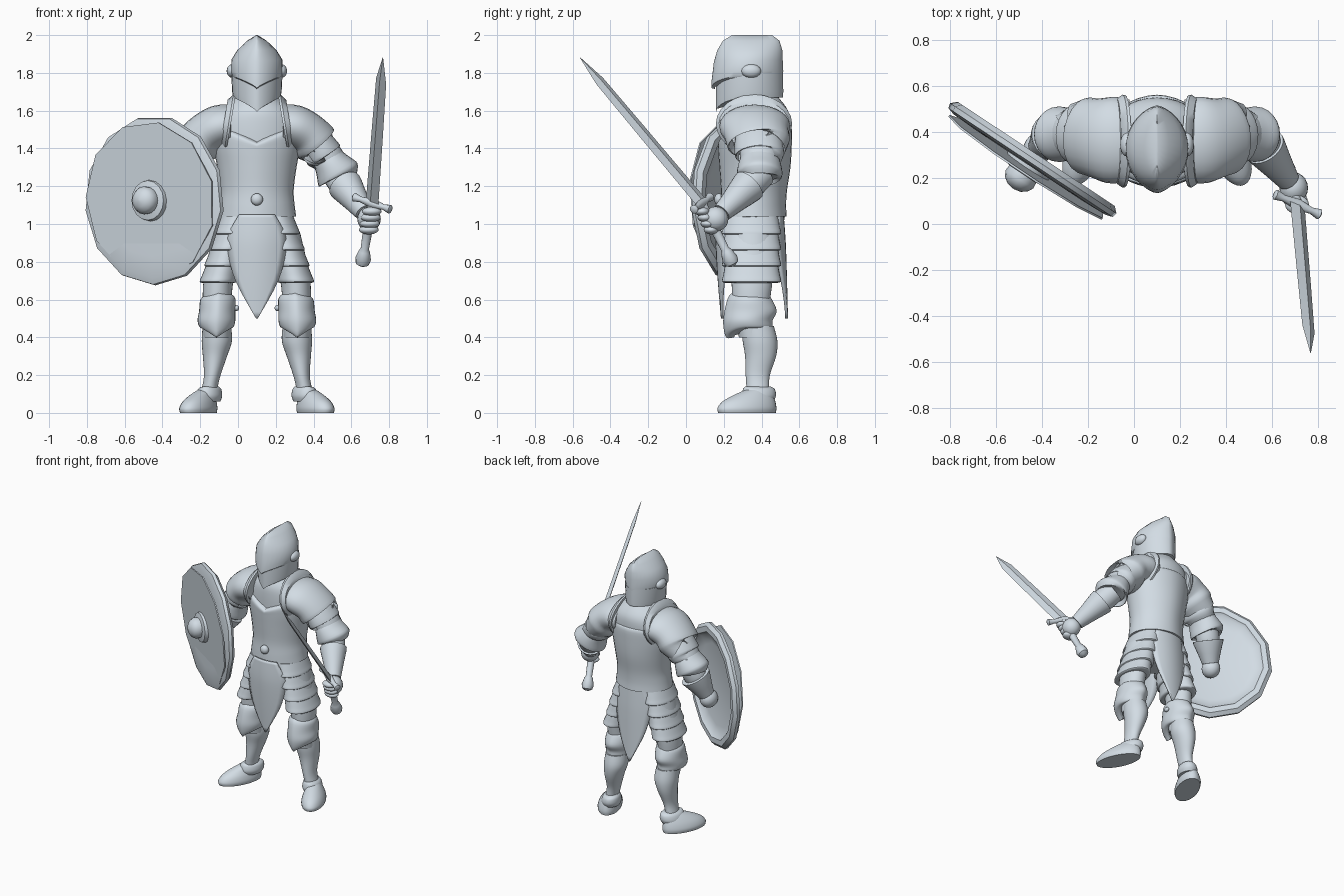
import bpy, bmesh, math
from mathutils import Vector, Quaternion

if "Cube" in bpy.data.objects:
    bpy.data.objects.remove(bpy.data.objects["Cube"])

steel = bpy.data.materials.new("pale_steel")
steel.use_nodes = True
COLOR = (0.65, 0.72, 0.78, 1)
steel.diffuse_color = COLOR
steel.node_tree.nodes["Principled BSDF"].inputs["Base Color"].default_value = COLOR
CX = 0.1  # body centre line


def finish(name, bm, angle=40):
    bmesh.ops.recalc_face_normals(bm, faces=bm.faces)
    me = bpy.data.meshes.new(name)
    bm.to_mesh(me)
    bm.free()
    me.materials.append(steel)
    me.shade_smooth()
    me.set_sharp_from_angle(angle=math.radians(angle))
    ob = bpy.data.objects.new(name, me)
    bpy.context.collection.objects.link(ob)
    return ob


def skin(name, rings, angle=40):
    """Bridge rings of points and cap both ends."""
    bm = bmesh.new()
    loops = [[bm.verts.new(p) for p in ring] for ring in rings]
    n = len(loops[0])
    for a, b in zip(loops, loops[1:]):
        for i in range(n):
            j = (i + 1) % n
            bm.faces.new((a[i], a[j], b[j], b[i]))
    bm.faces.new(loops[0])
    bm.faces.new(loops[-1])
    return finish(name, bm, angle)


def refine(secs, k=4):
    """Catmull-Rom interpolation between sections."""
    out, last = [], len(secs) - 1
    for i in range(last):
        quad = [secs[min(max(j, 0), last)] for j in range(i - 1, i + 3)]
        for s in range(k):
            t = s / k
            out.append([b + 0.5 * t * (c - a + t * (2*a - 5*b + 4*c - d + t * (3*(b - c) + d - a)))
                        for a, b, c, d in zip(*quad)])
    return out + [list(secs[-1])]


def turn(n):
    return [(math.cos(2 * math.pi * i / n), math.sin(2 * math.pi * i / n)) for i in range(n)]


def loft(name, secs, s=1, n=32, ridge=1.0, rot=0, soft=True):
    """Level rings (dx, y, z, rx, ry, front dip), ridge > 1 points front and back."""
    rings = []
    cr, sr = math.cos(rot * s), math.sin(rot * s)
    for dx, y, z, rx, ry, dip in (refine(secs) if soft else secs):
        ring = []
        for c, q in turn(n):
            px, py = rx * math.copysign(abs(c) ** ridge, c), ry * q
            drop = dip * (1 - abs(c)) if q < 0 else 0
            ring.append((CX + s * dx + px * cr - py * sr, y + px * sr + py * cr, z - drop))
        rings.append(ring)
    return skin(name, rings)


def sweep(name, secs, s=1, n=24, axis=None, soft=True, angle=40, twist=0):
    """Rings across a path of (dx, y, z, radius along y, other radius)."""
    secs = refine(secs) if soft else secs
    pts = [Vector((CX + s * q[0], q[1], q[2])) for q in secs]
    rings = []
    for i, p in enumerate(pts):
        t = axis or (pts[min(i + 1, len(pts) - 1)] - pts[max(i - 1, 0)]).normalized()
        v = t.cross(Vector((0, 1, 0))).normalized()
        v.rotate(Quaternion(t, twist))
        u = v.cross(t)
        rings.append([p + u * secs[i][3] * q + v * secs[i][4] * c for c, q in turn(n)])
    return skin(name, rings, angle)


def ball(name, loc, size):
    bm = bmesh.new()
    bmesh.ops.create_uvsphere(bm, u_segments=20, v_segments=12, radius=1)
    for v in bm.verts:
        v.co = Vector(a * b for a, b in zip(v.co, size)) + Vector(loc)
    return finish(name, bm)


def panel(name, rows, bulge):
    """Curved cloth plate from rows of (y, z, half width)."""
    bm = bmesh.new()
    grid = [[bm.verts.new((CX + w * u / 4, y + bulge * (w * u / 4) ** 2, z)) for u in range(-4, 5)]
            for y, z, w in refine(rows)]
    for a, b in zip(grid, grid[1:]):
        for i in range(8):
            bm.faces.new((a[i], a[i + 1], b[i + 1], b[i]))
    ob = finish(name, bm)
    ob.modifiers.new("thickness", "SOLIDIFY").thickness = 0.015


# Helmet: face mask, skull with ridge and brow, ear studs
loft("face_mask", [(0, .337, 1.67, .125, .177, .075), (0, .337, 1.7, .131, .178, .06),
                   (0, .337, 1.8, .136, .177, .055)], ridge=1.3, soft=False)
loft("helmet_skull", [(0, .326, 1.78, .131, .174, .065), (0, .324, 1.785, .134, .19, .065),
                      (0, .325, 1.81, .137, .19, .055), (0, .33, 1.87, .135, .182, .01),
                      (0, .338, 1.92, .104, .172, 0), (0, .345, 1.97, .052, .15, 0),
                      (0, .35, 2.0, .004, .105, 0)], ridge=1.3, soft=False)
for s, side in ((1, "left"), (-1, "right")):
    ball(side + "_ear_stud", (CX + s * .13, .345, 1.81), (.03, .052, .036))

# Torso
loft("collar", [(0, .37, 1.4, .225, .17, 0), (0, .375, 1.52, .225, .175, 0),
                (0, .375, 1.6, .19, .165, 0), (0, .37, 1.67, .11, .12, 0)])
loft("breastplate", [(0, .355, 1.04, .208, .178, .03), (0, .355, 1.1, .2, .175, .02),
                     (0, .36, 1.18, .195, .175, 0), (0, .365, 1.3, .21, .188, 0),
                     (0, .365, 1.42, .232, .195, .03), (0, .365, 1.51, .235, .194, .09),
                     (0, .367, 1.525, .2, .165, .09)], ridge=1.1)
loft("hips", [(0, .35, .86, .12, .11, 0), (0, .35, .95, .19, .15, 0), (0, .35, 1.06, .19, .16, 0)])
ball("belt_stud", (CX, .175, 1.13), (.032, .025, .032))
panel("front_loincloth", [(.18, 1.05, .09), (.173, .95, .142), (.173, .86, .148),
                          (.183, .7, .108), (.2, .5, .003)], 2)
panel("back_loincloth", [(.515, 1.08, .1), (.525, .95, .14), (.53, .86, .142),
                         (.535, .7, .1), (.54, .5, .003)], -2)

for s, side in ((1, "left"), (-1, "right")):
    # Shoulder and upper arm plates
    sweep(side + "_shoulder_flange", [(.138, .36, 1.528, .2, .16), (.15, .36, 1.53, .202, .158),
                                      (.175, .36, 1.534, .185, .125)], s, soft=False)
    sweep(side + "_pauldron", [(.13, .36, 1.52, .18, .11), (.2, .365, 1.515, .188, .115),
                               (.27, .375, 1.475, .172, .115), (.312, .385, 1.425, .165, .122),
                               (.317, .385, 1.42, .135, .09)], s)
    sweep(side + "_shoulder_lame", [(.27, .38, 1.47, .12, .085), (.32, .385, 1.42, .128, .09),
                                    (.355, .39, 1.365, .13, .1), (.36, .39, 1.358, .11, .08)], s)
    sweep(side + "_upper_arm", [(.32, .39, 1.43, .1, .08), (.37, .39, 1.36, .105, .085),
                                (.42, .395, 1.27, .09, .085)], s)
    sweep(side + "_elbow_guard", [(.365, .39, 1.36, .095, .08), (.395, .39, 1.315, .113, .095),
                                  (.43, .39, 1.26, .12, .12), (.435, .39, 1.25, .095, .09)], s)
    # Thigh bands
    for i in range(4):
        a, b = i / 4, (i + 1) / 4
        x0, x1 = .105 + .1 * a, .105 + .1 * b
        z0, z1 = 1.04 - .34 * a, 1.04 - .34 * b
        loft(f"{side}_thigh_band_{i + 1}",
             [(x0, .347, z0, .088, .14, 0), (x1 - .01, .347, z1 + .03, .095, .15, 0),
              (x1, .347, z1 - .005, .098, .156, 0), (x1, .347, z1 - .012, .08, .13, 0)], s)
    # Leg and knee
    loft(side + "_thigh", [(.14, .35, .95, .09, .12, 0), (.2, .35, .72, .08, .11, 0),
                           (.212, .345, .55, .075, .095, 0), (.212, .36, .4, .07, .08, 0)], s)
    loft(side + "_knee_guard", [(.2, .345, .625, .072, .09, -.015), (.206, .34, .6, .093, .115, -.015),
                                (.21, .342, .54, .096, .138, 0), (.214, .328, .49, .1, .131, .02),
                                (.214, .335, .455, .09, .122, .055), (.214, .345, .45, .07, .09, .05)],
         s, ridge=1.2)
    ball(side + "_knee_stud", (CX + s * .108, .34, .555), (.014, .02, .016))
    loft(side + "_greave", [(.212, .38, .46, .075, .085, 0), (.212, .392, .38, .08, .092, 0),
                            (.222, .395, .3, .064, .082, 0), (.236, .38, .2, .044, .064, 0),
                            (.25, .38, .13, .042, .06, 0), (.255, .38, .08, .05, .06, 0)], s)
    # Foot
    loft(side + "_ankle_cuff", [(.258, .385, .06, .062, .08, 0), (.255, .385, .09, .068, .094, 0),
                                (.25, .388, .125, .058, .085, -.01), (.245, .388, .14, .04, .06, 0)],
         s, rot=.35)
    loft(side + "_boot", [(.31, .323, 0, .078, .163, 0), (.31, .323, .025, .082, .167, 0),
                          (.303, .333, .06, .072, .15, 0), (.287, .357, .095, .054, .11, 0),
                          (.265, .38, .125, .04, .06, 0)], s, rot=.42)
    # Forearm, gauntlet and fist; the shield arm is bent less and stouter
    elbow, wrist, stout = Vector((.42, .4, 1.27)), Vector((.57, .19, 1.06)), 1
    if s < 0:
        wrist, stout = Vector((.505, .335, 1.07)), 1.15
    fore = [(.0, .078), (.3, .08), (.7, .062), (1, .046)]
    sweep(side + "_forearm", [(*elbow.lerp(wrist, t), r, r) for t, r in fore], s)
    cuff = [(.3, .06), (.31, .092), (.37, .09), (.7, .068), (1, .05)]
    sweep(side + "_gauntlet", [(*elbow.lerp(wrist, t), r * stout, r * stout) for t, r in cuff],
          s, soft=False)
    hand = elbow.lerp(wrist, 1.16)
    ball(side + "_hand", (CX + s * hand.x, hand.y, hand.z), (.062, .068, .066))

# Fingers around the sword grip
guard, tip = Vector((.61, .085, 1.11)), Vector((.667, -.56, 1.88))
pommel = Vector((.56, .24, .8))
for i in range(4):
    p = guard.lerp(pommel, .14 + i * .105)
    ball(f"finger_{i + 1}", (CX + p.x + .005, p.y - .022, p.z), (.052, .04, .024))

# Sword
blade = [(0, .044), (.5, .04), (.84, .036), (1, .002)]
sweep("sword_blade", [(*guard.lerp(tip, t), w * .35, w) for t, w in blade], n=4, soft=False,
      angle=20, twist=math.radians(-40))
grip = [(0, .022), (.4, .026), (.78, .022), (.82, .03), (.95, .042), (1.03, .036), (1.07, .012)]
sweep("sword_grip", [(*guard.lerp(pommel, t), r, r) for t, r in grip], n=12, soft=False)
arm = Vector((.1, -.045, -.034))
bar = [(-1, .016), (-.95, .024), (-.6, .015), (0, .026), (.6, .015), (.95, .024), (1, .016)]
sweep("sword_guard", [(*(guard + arm * t), r, r) for t, r in bar], n=10, soft=False)

# Shield: thick rim with hollow back, face plate and boss
out = Vector((-.55, -.83, 0)).normalized()
centre = Vector((-.543, .277, 1.125))


def disc(name, steps, axis, n):
    sweep(name, [(*(centre + out * t), r * .97, r) for t, r in steps], n=n, axis=axis, soft=False)


disc("shield_rim", [(.005, .3), (-.015, .37), (-.033, .385), (-.033, .425), (-.01, .45),
                    (.012, .445), (.022, .41), (.026, .3)], out, 13)
disc("shield_face", [(.033, .42), (.042, .42)], (out + Vector((0, 0, -.07))).normalized(), 11)
disc("shield_boss", [(.01, .115), (.065, .105), (.072, .072), (.1, .074), (.125, .06),
                     (.142, .035), (.148, .005)], out, 16)
